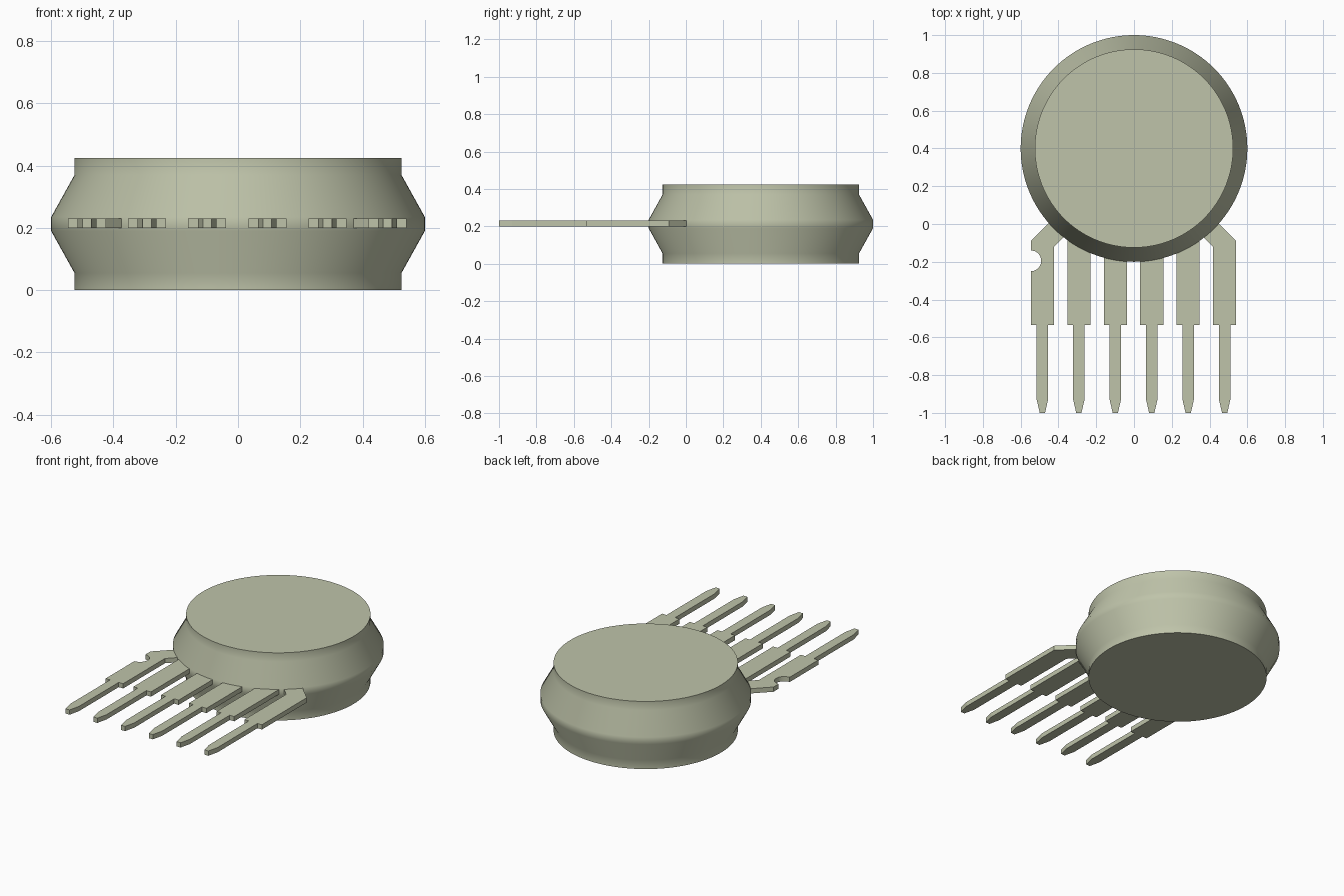
import bpy
import bmesh
import math

cube = bpy.data.objects.get("Cube")
if cube:
    bpy.data.objects.remove(cube, do_unlink=True)

metal = bpy.data.materials.new("grey_green_metal")
metal.use_nodes = True
COLOUR = (0.52, 0.55, 0.40, 1)
metal.diffuse_color = COLOUR
metal.node_tree.nodes["Principled BSDF"].inputs["Base Color"].default_value = COLOUR

BODY_Y = 0.4
PIN_BOTTOM, PIN_THICK = 0.2, 0.03
WIDE, NARROW, TIP = 0.061, 0.03, 0.014


def finish(bm, name):
    """Turn a bmesh into a named object with the metal material."""
    bmesh.ops.recalc_face_normals(bm, faces=bm.faces)
    mesh = bpy.data.meshes.new(name)
    bm.to_mesh(mesh)
    bm.free()
    mesh.materials.append(metal)
    obj = bpy.data.objects.new(name, mesh)
    bpy.context.collection.objects.link(obj)
    return obj


def plate(name, outline):
    """Extrude a flat outline into a pin plate."""
    bm = bmesh.new()
    face = bm.faces.new([bm.verts.new((x, y, PIN_BOTTOM)) for x, y in outline])
    up = bmesh.ops.extrude_face_region(bm, geom=[face])["geom"]
    verts = [v for v in up if isinstance(v, bmesh.types.BMVert)]
    bmesh.ops.translate(bm, verts=verts, vec=(0, 0, PIN_THICK))
    return finish(bm, name)


def lower_outline(cx):
    """Shoulders, narrow leg and tapered tip, from the -x side to the +x side."""
    half = [(WIDE, -0.535), (NARROW, -0.535), (NARROW, -0.93), (TIP, -1.0)]
    return [(cx - w, y) for w, y in half] + [(cx + w, y) for w, y in reversed(half)]


# Round body: a stepped profile spun about its axis
profile = [(0, 0), (0.525, 0), (0.525, 0.055), (0.6, 0.19),
           (0.6, 0.235), (0.525, 0.37), (0.525, 0.425), (0, 0.425)]
bm = bmesh.new()
ring = [bm.verts.new((r, BODY_Y, z)) for r, z in profile]
edges = [bm.edges.new(pair) for pair in zip(ring, ring[1:])]
bmesh.ops.spin(bm, geom=ring + edges, cent=(0, BODY_Y, 0), axis=(0, 0, 1),
               angle=math.tau, steps=128)
bmesh.ops.remove_doubles(bm, verts=bm.verts, dist=0.0005)
body = finish(bm, "round_body")
bpy.context.view_layer.objects.active = body
body.select_set(True)
bpy.ops.object.shade_smooth_by_angle(angle=math.radians(40))
body.select_set(False)

# Four straight inner pins
for i in range(1, 5):
    cx = -0.485 + 0.193 * i
    plate(f"inner_pin_{i}", lower_outline(cx) + [(cx + WIDE, -0.05), (cx - WIDE, -0.05)])

# Outer pins with bent shoulders; the right one has a round notch
for name, side, cx in (("right_outer_pin", -1, -0.485), ("left_outer_pin", 1, 0.48)):
    outline = lower_outline(cx)
    if side > 0:
        outline.reverse()
    edge, inner = cx + side * WIDE, cx - side * WIDE
    # From the inner edge, into the body, then back out to the outer edge
    outline += [(inner, -0.12), (inner - side * 0.1, -0.02),
                (edge - side * 0.14, 0.05), (edge, -0.09)]
    if side < 0:
        for k in range(17):
            a = math.pi / 2 - math.pi * k / 16
            outline.append((edge + 0.055 * math.cos(a), -0.195 + 0.055 * math.sin(a)))
    plate(name, outline)
